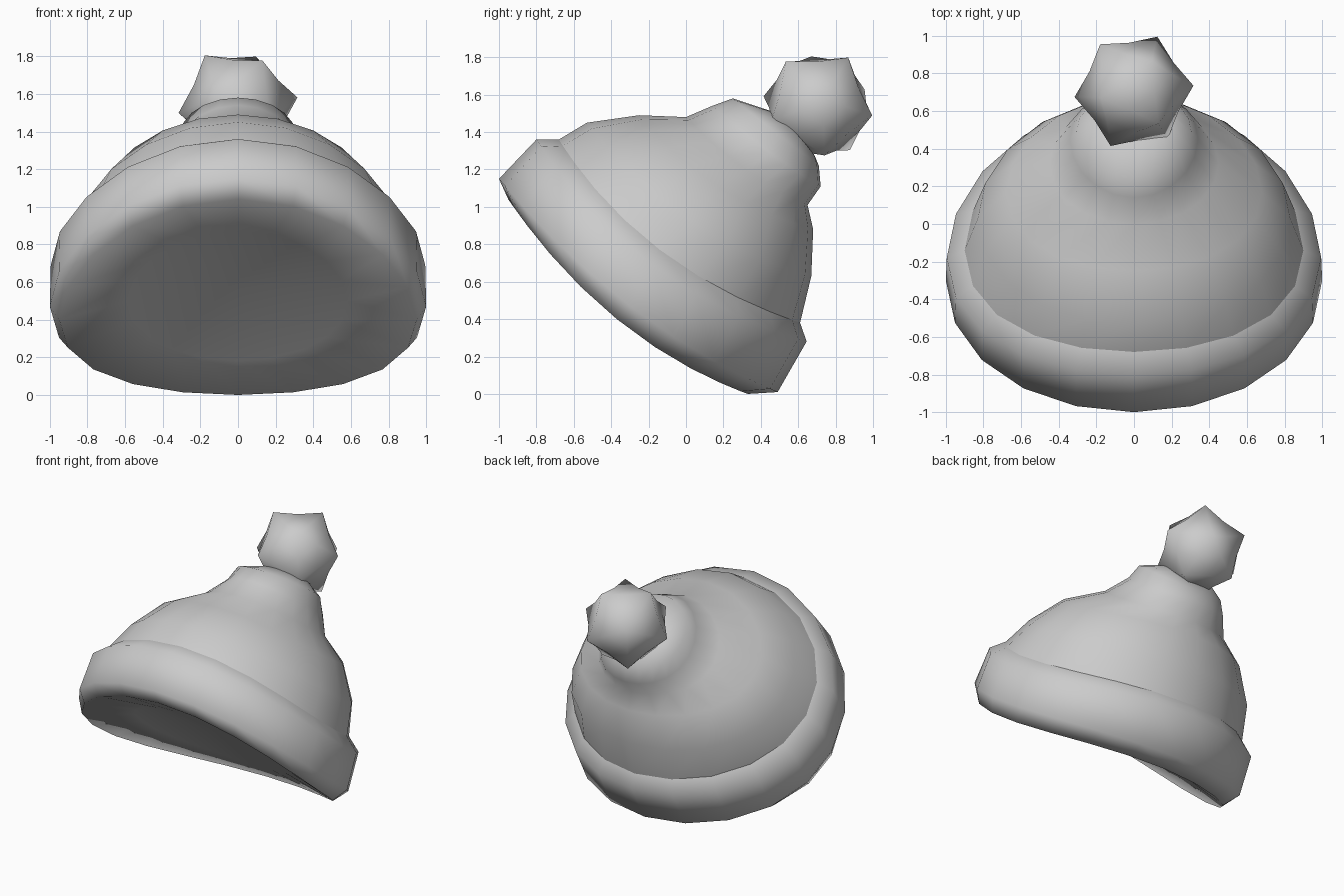
import bpy, bmesh, math
from mathutils import Matrix, Vector

cube = bpy.data.objects.get("Cube")
if cube:
    bpy.data.objects.remove(cube)

SEGMENTS = 20

grey = bpy.data.materials.new("soft_grey")
grey.use_nodes = True
grey.diffuse_color = (0.6, 0.6, 0.6, 1)
grey.node_tree.nodes["Principled BSDF"].inputs["Base Color"].default_value = (0.6, 0.6, 0.6, 1)


def finish(name, bm):
    bmesh.ops.recalc_face_normals(bm, faces=bm.faces[:])
    mesh = bpy.data.meshes.new(name)
    for face in bm.faces:
        face.smooth = True
    bm.to_mesh(mesh)
    bm.free()
    mesh.materials.append(grey)
    obj = bpy.data.objects.new(name, mesh)
    bpy.context.collection.objects.link(obj)


def ring(bm, front, back, side):
    """Saddle-shaped loop through a front (y, z), back (y, z) and side (x, y, z) point."""
    f, b = Vector((0, *front)), Vector((0, *back))
    mid, half = (f + b) / 2, (f - b) / 2
    sag = Vector((0, side[1], side[2])) - mid
    verts = []
    for i in range(SEGMENTS):
        t = math.tau * i / SEGMENTS
        s = math.sin(t)
        verts.append(bm.verts.new(mid + half * math.cos(t) + sag * s * s + Vector((side[0] * s, 0, 0))))
    return verts


def loft(name, rings, tip):
    """Skin the rings in order and close the last one to a tip point."""
    bm = bmesh.new()
    loops = [ring(bm, *r) for r in rings]
    top = bm.verts.new(tip)
    for i in range(SEGMENTS):
        j = (i + 1) % SEGMENTS
        for low, high in zip(loops, loops[1:]):
            bm.faces.new((low[i], low[j], high[j], high[i]))
        bm.faces.new((loops[-1][i], loops[-1][j], top))
    finish(name, bm)


# Rolled brim, from the crown seam around the lip to the shallow closed underside
seam = ((-0.68, 1.36), (0.61, 0.38), (0.90, -0.14, 0.77))
loft("brim", [
    seam,
    ((-0.80, 1.36), (0.645, 0.28), (0.995, -0.18, 0.69)),
    ((-1.00, 1.15), (0.49, 0.01), (1.0, -0.30, 0.47)),
    ((-0.95, 1.04), (0.33, 0.0), (0.95, -0.37, 0.40)),
    ((-0.70, 0.87), (0.13, 0.18), (0.58, -0.31, 0.50)),
], tip=(0, -0.27, 0.57))

# Knitted crown with a gathered neck
loft("crown", [
    seam,
    ((-0.53, 1.45), (0.67, 0.63), (0.83, 0.03, 0.92)),
    ((-0.25, 1.49), (0.68, 0.88), (0.68, 0.17, 1.11)),
    ((0.0, 1.48), (0.65, 1.01), (0.45, 0.32, 1.20)),
    ((0.14, 1.54), (0.72, 1.11), (0.34, 0.45, 1.29)),
    ((0.25, 1.58), (0.71, 1.22), (0.305, 0.49, 1.39)),
    ((0.46, 1.51), (0.69, 1.27), (0.19, 0.58, 1.40)),
], tip=(0, 0.60, 1.42))

# Pompom: twelve blunt spikes
axis = Vector((0.30, 0.51, 0.81)).normalized()
spoke = Vector((-0.60, -0.16, 0.79))
spoke = (spoke - axis * spoke.dot(axis)).normalized()
turn = Matrix((spoke, axis.cross(spoke), axis)).transposed()
bm = bmesh.new()
bmesh.ops.create_icosphere(bm, subdivisions=2, radius=1)
for v in bm.verts:
    radius = 0.32 if len(v.link_edges) == 5 else 0.26
    v.co = turn @ v.co.normalized() * radius + Vector((0, 0.705, 1.54))
finish("pompom", bm)
